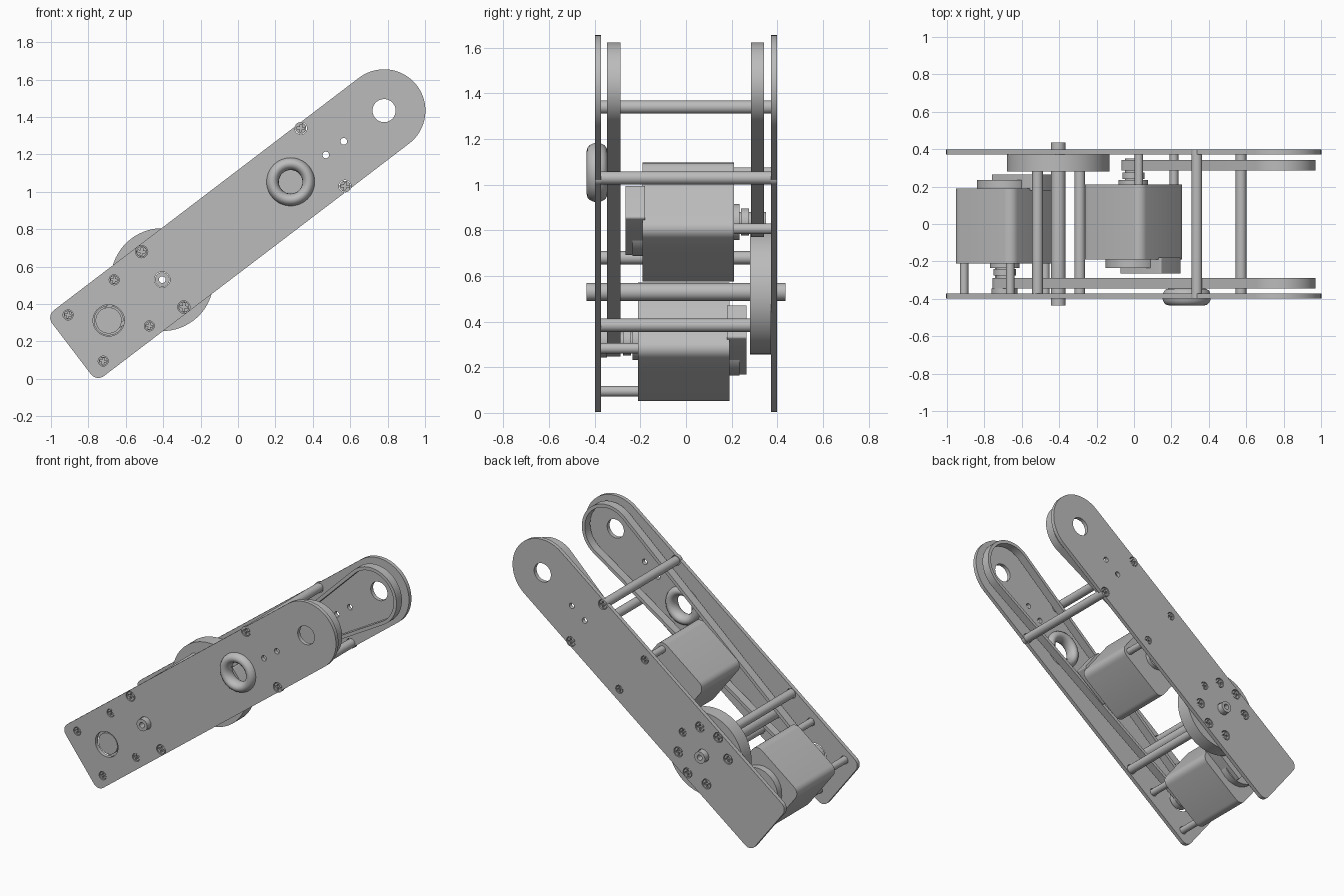
import bpy
from math import sin, cos, acos, pi, radians
from mathutils import Matrix

cube = bpy.data.objects.get("Cube")
if cube:
    bpy.data.objects.remove(cube, do_unlink=True)

grey = bpy.data.materials.new("light_grey")
grey.use_nodes = True
grey.diffuse_color = (0.5, 0.5, 0.5, 1)
grey.node_tree.nodes["Principled BSDF"].inputs["Base Color"].default_value = (0.5, 0.5, 0.5, 1)

# Arm frame: u runs along the tilted arm, v across it, origin on the shaft
TILT = radians(37.3)
SHAFT = (-0.405, 0.53)
MOTOR_1, MOTOR_2, IDLER, TIP = -0.36, 0.505, 0.863, 1.491
PLATE_IN, PLATE_OUT = 0.372, 0.398


def frame(y):
    c, s = cos(TILT), sin(TILT)
    return Matrix(((c, -s, 0, SHAFT[0]), (0, 0, -1, y), (s, c, 0, SHAFT[1]), (0, 0, 0, 1)))


def arc(u, v, r, a0, a1, n):
    return [(u + r * cos(a0 + (a1 - a0) * i / n), v + r * sin(a0 + (a1 - a0) * i / n))
            for i in range(n + 1)]


def circle(u, v, r, n=32):
    return arc(u, v, r, 0, 2 * pi, n)[:-1]


def rounded_box(u0, u1, v0, v1, r):
    return (arc(u1 - r, v1 - r, r, 0, pi / 2, 6) + arc(u0 + r, v1 - r, r, pi / 2, pi, 6)
            + arc(u0 + r, v0 + r, r, pi, 1.5 * pi, 6) + arc(u1 - r, v0 + r, r, 1.5 * pi, 2 * pi, 6))


def finish(obj):
    obj.data.materials.clear()
    obj.data.materials.append(grey)
    bpy.ops.object.select_all(action="DESELECT")
    obj.select_set(True)
    bpy.context.view_layer.objects.active = obj
    bpy.ops.object.mode_set(mode="EDIT")
    bpy.ops.mesh.select_all(action="SELECT")
    bpy.ops.mesh.remove_doubles(threshold=0.0001)
    bpy.ops.mesh.normals_make_consistent(inside=False)
    bpy.ops.object.mode_set(mode="OBJECT")
    bpy.ops.object.shade_smooth_by_angle(angle=radians(35))
    return obj


def extrude(name, loops, y0, y1):
    """Extrude filled outlines (later loops inside earlier ones are holes) from y0 to y1."""
    curve = bpy.data.curves.new(name, "CURVE")
    curve.dimensions = "2D"
    curve.fill_mode = "BOTH"
    curve.extrude = abs(y1 - y0) / 2
    for loop in loops:
        spline = curve.splines.new("POLY")
        spline.points.add(len(loop) - 1)
        for point, (u, v) in zip(spline.points, loop):
            point.co = (u, v, 0, 1)
        spline.use_cyclic_u = True
    temp = bpy.data.objects.new(name + "_outline", curve)
    bpy.context.collection.objects.link(temp)
    depsgraph = bpy.context.evaluated_depsgraph_get()
    mesh = bpy.data.meshes.new_from_object(temp.evaluated_get(depsgraph))
    bpy.data.objects.remove(temp, do_unlink=True)
    obj = bpy.data.objects.new(name, mesh)
    obj.matrix_world = frame((y0 + y1) / 2)
    bpy.context.collection.objects.link(obj)
    return finish(obj)


def rod(name, u, v, r, y0, y1):
    return extrude(name, [circle(u, v, r, 24)], y0, y1)


def screw(name, u, v, r, side):
    # Countersunk head with a cross-shaped recess, set just inside its plate hole
    a, b = r * 0.62, r * 0.17
    cross = [(a, -b), (a, b), (b, b), (b, a), (-b, a), (-b, b),
             (-a, b), (-a, -b), (-b, -b), (-b, -a), (b, -a), (b, -b)]
    cross = [(u + (p - q) * 0.7071, v + (p + q) * 0.7071) for p, q in cross]
    extrude(name, [circle(u, v, r * 0.86, 20), cross], side * 0.382, side * 0.395)
    rod(name + "_core", u, v, r * 0.86, side * 0.37, side * 0.382)


def belt(name, u0, r0, u1, r1, thick, y0, y1):
    def loop(d):
        t = acos((r0 - r1) / (u1 - u0))
        return arc(u0, 0, r0 - d, t, 2 * pi - t, 20) + arc(u1, 0, r1 - d, -t, t, 32)
    extrude(name, [loop(0), loop(thick)], y0, y1)


def motor(name, u, side):
    """Square motor; its drive pulley points towards side (-1 front, +1 back)."""
    h = 0.2
    extrude(name + "_body", [rounded_box(u - h, u + h, -h, h, 0.05)], side * 0.21, -side * 0.19)
    rod(name + "_rear_cap", u, 0, 0.15, -side * 0.19, -side * 0.235)
    extrude(name + "_connector", [rounded_box(u - 0.06, u + 0.215, -0.14, 0.04, 0.01)],
            -side * 0.18, -side * 0.265)
    rod(name + "_boss", u, 0, 0.08, side * 0.2, side * 0.235)
    rod(name + "_pulley", u, 0, 0.045, side * 0.23, side * 0.35)
    rod(name + "_pulley_flange", u, 0, 0.06, side * 0.24, side * 0.275)


# Screw layouts as (u, v)
spacers = [(u, s * v) for u, v in ((0.003, 0.186), (1.08, 0.195)) for s in (-1, 1)]
mount_1 = [(MOTOR_1 + a * 0.155, b * 0.155) for a in (-1, 1) for b in (-1, 1)]
mount_2 = [(MOTOR_2 + 0.155, b * 0.155) for b in (-1, 1)]
pulley_bolts = [(a * 0.131, b * 0.131) for a in (-1, 1) for b in (-1, 1)]
BIG, SMALL = 0.033, 0.027
front_screws = [(p, BIG) for p in spacers] + [(p, SMALL) for p in mount_1]
back_screws = ([(p, BIG) for p in spacers + pulley_bolts]
               + [(p, SMALL) for p in mount_2 + [(0.19, 0)]])

# Side plates with round tip, rounded foot corners and holes
HALF, CORNER, FOOT = 0.221, 0.05, -0.61
outline = (arc(TIP, 0, HALF, -pi / 2, pi / 2, 40)
           + arc(FOOT + CORNER, HALF - CORNER, CORNER, pi / 2, pi, 8)
           + arc(FOOT + CORNER, CORNER - HALF, CORNER, pi, 1.5 * pi, 8))
shared = [circle(TIP, 0, 0.062), circle(1.1, 0, 0.018, 16), circle(1.22, 0, 0.018, 16),
          circle(0, 0, 0.042)]
front_holes = [circle(MOTOR_1, 0, 0.084), circle(IDLER, 0, 0.07)]
for name, side, screws, extra in (("front", -1, front_screws, front_holes),
                                  ("back", 1, back_screws, [])):
    holes = [circle(u, v, r, 20) for (u, v), r in screws]
    extrude(name + "_plate", [outline] + shared + extra + holes, side * PLATE_IN, side * PLATE_OUT)
    for i, ((u, v), r) in enumerate(screws):
        screw(f"{name}_screw_{i}", u, v, r, side)

# Spacer rods, motor standoffs and hollow main shaft
for i, (u, v) in enumerate(spacers):
    rod(f"spacer_{i}", u, v, 0.029, -PLATE_IN, PLATE_IN)
for i, (u, v) in enumerate(mount_1):
    rod(f"front_standoff_{i}", u, v, 0.023, -PLATE_IN, -0.2)
for i, (u, v) in enumerate(mount_2):
    rod(f"back_standoff_{i}", u, v, 0.023, 0.2, PLATE_IN)
extrude("main_shaft", [circle(0, 0, 0.039), circle(0, 0, 0.018, 20)], -0.435, 0.435)

# Motors, belts and the large pulley
motor("lower_motor", MOTOR_1, -1)
motor("upper_motor", MOTOR_2, 1)
rod("lower_motor_hub", MOTOR_1, 0, 0.07, -0.385, -0.345)
belt("front_belt", MOTOR_1, 0.065, TIP, 0.19, 0.022, -0.345, -0.288)
belt("back_belt", MOTOR_2, 0.065, TIP, 0.19, 0.022, 0.285, 0.342)
extrude("large_pulley", [circle(0, 0, 0.275, 64), circle(0, 0, 0.042)], 0.28, PLATE_IN)

# Rounded idler ring in the front plate
bpy.ops.mesh.primitive_torus_add(major_radius=0.0965, minor_radius=0.0335,
                                 major_segments=48, minor_segments=16)
idler = bpy.context.object
idler.name = "idler_ring"
idler.matrix_world = (frame(-0.39) @ Matrix.Translation((IDLER, 0, 0))
                      @ Matrix.Diagonal((1, 1, 1.34, 1)))
finish(idler)
